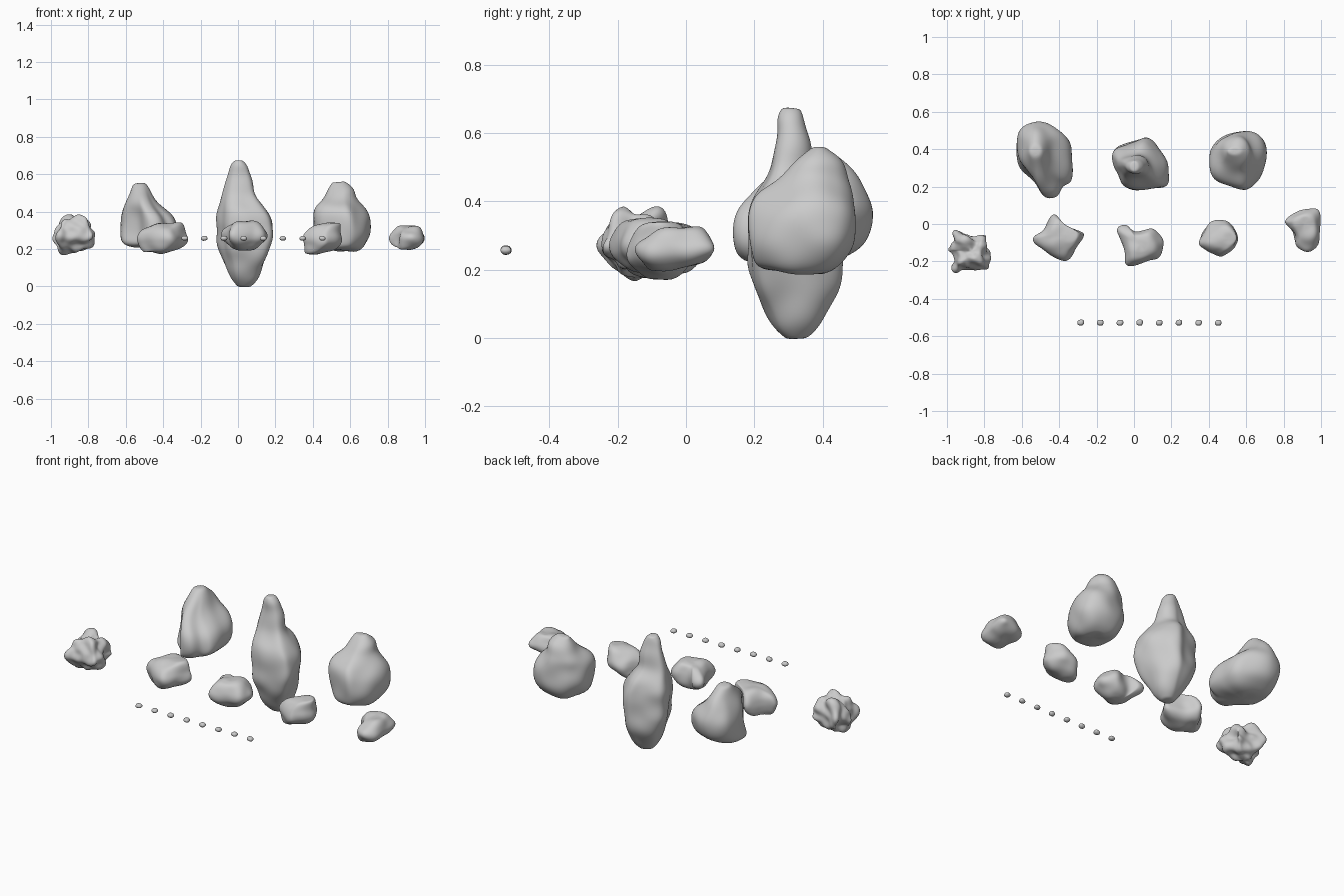
import bpy, bmesh, math
from mathutils import Vector, noise

if "Cube" in bpy.data.objects:
    bpy.data.objects.remove(bpy.data.objects["Cube"])


def spline(pts, closed, steps):
    """Catmull-Rom through tuples of any dimension."""
    n = len(pts)
    get = (lambda i: pts[i % n]) if closed else (lambda i: pts[min(max(i, 0), n - 1)])
    out = []
    for i in range(n if closed else n - 1):
        for s in range(steps):
            t = s / steps
            out.append(tuple(0.5 * (2 * b + (c - a) * t + (2*a - 5*b + 4*c - d) * t*t
                                    + (3*b - a - 3*c + d) * t**3)
                             for a, b, c, d in zip(get(i-1), get(i), get(i+1), get(i+2))))
    if not closed:
        out.append(tuple(pts[-1]))
    return out


def rock(name, outline, layers, lump=0.014, freq=9.0):
    """Loft a plan outline through layers (z, x0, x1, y0, y1), rounder where narrow, with lumps."""
    plan = spline(outline, True, 5)
    lo = [min(p[k] for p in plan) for k in (0, 1)]
    hi = [max(p[k] for p in plan) for k in (0, 1)]
    plan = [((x - lo[0]) / (hi[0] - lo[0]) - .5, (y - lo[1]) / (hi[1] - lo[1]) - .5)
            for x, y in plan]
    widest = max(l[2] - l[1] for l in layers)
    n = len(plan)
    bm = bmesh.new()
    rings = []
    for z, x0, x1, y0, y1 in spline(layers, False, 3):
        k = min(1, max(0, 1.3 * (1 - (x1 - x0) / widest)))
        ring = []
        for u, v in plan:
            m = 1 - k + k * .5 / math.hypot(u, v)
            ring.append(bm.verts.new(((x0 + x1) / 2 + (x1 - x0) * u * m,
                                      (y0 + y1) / 2 + (y1 - y0) * v * m, z)))
        rings.append(ring)
    for a, b in zip(rings, rings[1:]):
        for i in range(n):
            bm.faces.new((a[i], a[(i+1) % n], b[(i+1) % n], b[i]))
    for ring in (rings[0], rings[-1]):
        c = bm.verts.new(sum((v.co for v in ring), Vector()) / n)
        for i in range(n):
            bm.faces.new((ring[i], ring[(i+1) % n], c))
    bmesh.ops.recalc_face_normals(bm, faces=bm.faces)
    bm.normal_update()
    moves = [(v, v.normal * lump * noise.noise(v.co * freq)) for v in bm.verts]
    for v, d in moves:
        v.co += d
    for f in bm.faces:
        f.smooth = True
    me = bpy.data.meshes.new(name)
    bm.to_mesh(me)
    bm.free()
    ob = bpy.data.objects.new(name, me)
    bpy.context.collection.objects.link(ob)
    ob.modifiers.new("smooth", 'SUBSURF').render_levels = 1


def small_rock(name, outline, z0, z1, lean=(0, 0), lump=0.014, freq=13.0):
    """Low boulder: rounded section over its plan, top leaning by lean."""
    xs, ys = zip(*outline)
    cx, cy = (min(xs) + max(xs)) / 2, (min(ys) + max(ys)) / 2
    rx, ry = (max(xs) - min(xs)) / 2, (max(ys) - min(ys)) / 2
    layers = []
    for t, s in ((0, .3), (.08, .62), (.28, .92), (.5, 1), (.72, .88), (.93, .62), (1, .3)):
        k = (t - .5) * 2 * (1 - s)
        x, y = cx + lean[0] * k, cy + lean[1] * k
        layers.append((z0 + (z1 - z0) * t, x - rx*s, x + rx*s, y - ry*s, y + ry*s))
    rock(name, outline, layers, lump, freq)


# back row: three tall rocks
rock("tall_rock_left",
     [(-.62, .49), (-.51, .55), (-.36, .49), (-.325, .37), (-.33, .24), (-.38, .20),
      (-.42, .15), (-.48, .15), (-.53, .25), (-.62, .34)],
     [(.21, -.55, -.45, .26, .40), (.23, -.61, -.37, .17, .46), (.28, -.63, -.325, .14, .52),
      (.37, -.63, -.345, .15, .55), (.44, -.605, -.42, .21, .52), (.50, -.575, -.46, .29, .48),
      (.545, -.555, -.50, .36, .42)])
rock("tall_rock_middle",
     [(-.11, .40), (0, .44), (.07, .46), (.14, .40), (.18, .30), (.175, .21), (.07, .19),
      (-.05, .20), (-.09, .27), (-.12, .33)],
     [(0, 0, .065, .295, .355), (.04, -.035, .10, .25, .395), (.12, -.075, .145, .212, .447),
      (.20, -.105, .17, .185, .46), (.28, -.115, .185, .185, .46),
      (.36, -.115, .18, .185, .46), (.42, -.105, .145, .20, .43),
      (.49, -.085, .09, .25, .375), (.58, -.065, .068, .265, .365),
      (.64, -.045, .05, .27, .35), (.67, -.02, .02, .285, .335)])
rock("tall_rock_right",
     [(.40, .36), (.46, .46), (.59, .50), (.69, .46), (.715, .34), (.64, .21), (.57, .185),
      (.43, .24)],
     [(.19, .52, .62, .26, .40), (.21, .45, .67, .20, .45), (.28, .41, .715, .188, .495),
      (.36, .40, .71, .185, .50), (.42, .41, .67, .21, .49), (.47, .45, .63, .27, .47),
      (.52, .475, .615, .32, .45), (.56, .50, .57, .37, .41)])

# middle row: five low boulders
small_rock("knobbly_boulder",
           [(-.955, -.04), (-.87, -.06), (-.785, -.055), (-.785, -.12), (-.765, -.20),
            (-.79, -.245), (-.88, -.235), (-.955, -.25), (-.96, -.19), (-.995, -.14),
            (-.96, -.10)],
           .185, .37, (.02, 0), .04, 17)
small_rock("pointed_boulder",
           [(-.43, .05), (-.36, -.01), (-.265, -.05), (-.305, -.13), (-.37, -.195),
            (-.50, -.13), (-.54, -.075), (-.49, -.03)], .18, .34, (.08, .02))
small_rock("notched_boulder",
           [(-.09, -.03), (-.04, -.005), (.01, -.04), (.10, -.025), (.16, -.10), (.14, -.17),
            (.08, -.21), (-.035, -.225), (-.06, -.11)], .20, .35)
small_rock("round_boulder",
           [(.345, -.07), (.40, .01), (.49, .02), (.55, -.04), (.56, -.10), (.48, -.175),
            (.42, -.155), (.345, -.12)], .18, .335, (.08, 0))
small_rock("wedge_boulder",
           [(.805, .02), (.87, .06), (.975, .085), (.998, .01), (.99, -.10), (.93, -.145),
            (.875, -.12), (.855, -.06), (.82, -.02)], .20, .325, (.02, .05))

# front row: eight tiny pebbles
for i in range(8):
    x, y = -.285 + .105 * i, -.528
    small_rock(f"pebble_{i + 1}",
               [(x - .018, y), (x - .01, y + .015), (x + .012, y + .016), (x + .018, y),
                (x + .01, y - .015), (x - .012, y - .014)], .245, .27, lump=.002, freq=40)
